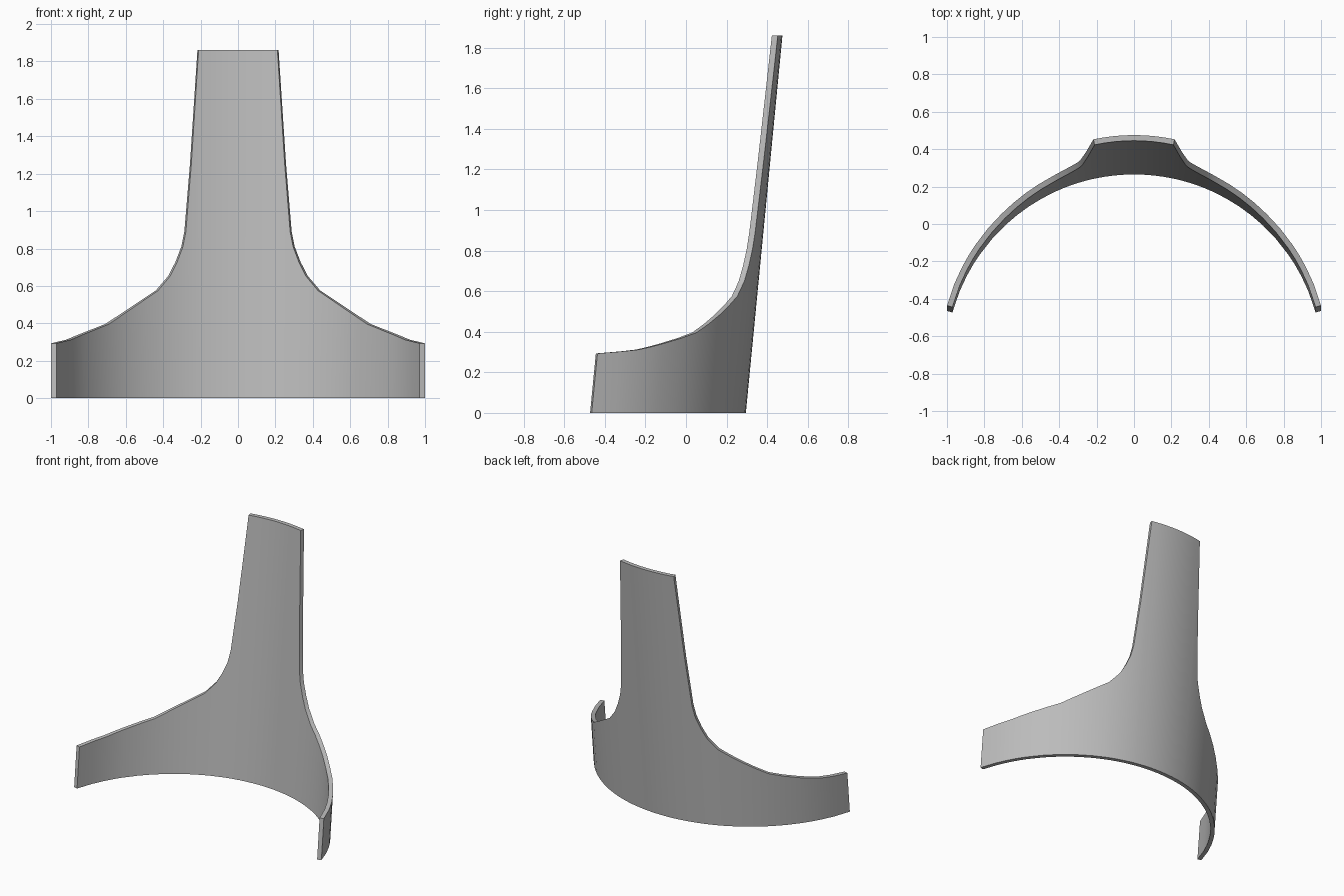
import bpy
import bmesh
from math import asin, sin, cos

cube = bpy.data.objects.get("Cube")
if cube:
    bpy.data.objects.remove(cube, do_unlink=True)

OUTER, INNER = 1.038, 1.008     # plan radii of the curved plate
CENTRE_Y = -0.743               # axis of the arc at floor level
LEAN = 0.097                    # backward shift per unit of height

# Right half of the upper outline: (x on the outer face, height)
outline = [(0, 1.86), (0.11, 1.86), (0.217, 1.86), (0.257, 1.25), (0.287, 0.89),
           (0.303, 0.81), (0.335, 0.727), (0.374, 0.652), (0.44, 0.575),
           (0.58, 0.482), (0.71, 0.396), (0.85, 0.341), (0.92, 0.312), (1.0, 0.293)]

# Halve each step so the arc is smooth, then mirror to the other side
half = []
for (x0, z0), (x1, z1) in zip(outline, outline[1:]):
    half += [(x0, z0), ((x0 + x1) / 2, (z0 + z1) / 2)]
half.append(outline[-1])
columns = [(-x, z) for x, z in reversed(half[1:])] + half

# Each column is a closed four-corner section through the plate
bm = bmesh.new()


def corner(angle, radius, z):
    return bm.verts.new((radius * sin(angle),
                         CENTRE_Y + radius * cos(angle) + LEAN * z, z))


sections = []
for x, top in columns:
    a = asin(x / OUTER)
    sections.append([corner(a, OUTER, 0), corner(a, OUTER, top),
                     corner(a, INNER, top), corner(a, INNER, 0)])
for s, t in zip(sections, sections[1:]):
    for i in range(4):
        j = (i + 1) % 4
        bm.faces.new((s[i], s[j], t[j], t[i]))
bm.faces.new(sections[0])
bm.faces.new(sections[-1])
bmesh.ops.recalc_face_normals(bm, faces=bm.faces)

mesh = bpy.data.meshes.new("curved_back_plate")
bm.to_mesh(mesh)
bm.free()
plate = bpy.data.objects.new("curved_back_plate", mesh)
bpy.context.collection.objects.link(plate)

# Plain grey finish
grey = bpy.data.materials.new("plain_grey")
grey.use_nodes = True
colour = (0.5, 0.5, 0.5, 1)
grey.diffuse_color = colour
grey.node_tree.nodes["Principled BSDF"].inputs["Base Color"].default_value = colour
mesh.materials.append(grey)

# Smooth faces, crisp rim
bpy.ops.object.select_all(action='DESELECT')
plate.select_set(True)
bpy.context.view_layer.objects.active = plate
bpy.ops.object.shade_smooth_by_angle(angle=0.6)
